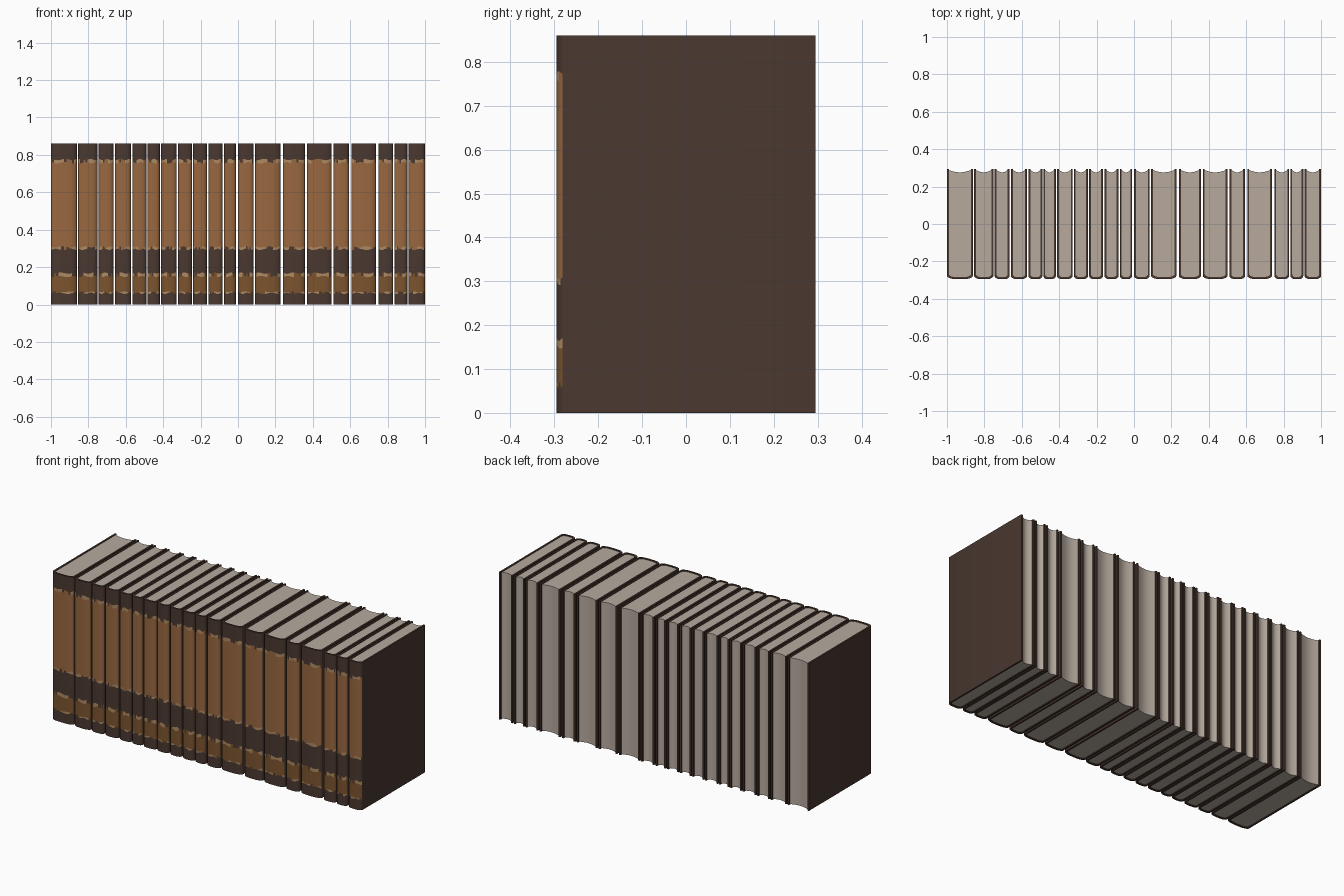
import bpy, bmesh, math, random

if "Cube" in bpy.data.objects:
    bpy.data.objects.remove(bpy.data.objects["Cube"])

random.seed(4)
HEIGHT, DEPTH, THICK = 0.86, 0.295, 0.010


def material(name, srgb):
    m = bpy.data.materials.new(name)
    lin = [((c / 255 + 0.055) / 1.055) ** 2.4 for c in srgb]
    m.diffuse_color = (*lin, 1)
    m.use_nodes = True
    m.node_tree.nodes["Principled BSDF"].inputs["Base Color"].default_value = m.diffuse_color
    return m


DARK, BROWN, LOW, TAN = range(4)
cover_mats = [material("dark leather", (74, 56, 48)), material("brown leather", (153, 104, 64)),
              material("deep brown leather", (124, 84, 46)), material("worn gilt", (174, 138, 98))]
paper = material("paper", (182, 170, 158))

# Left and right edge of every book along the shelf
BOOKS = [(-1.0, -.862), (-.855, -.752), (-.745, -.665), (-.658, -.572), (-.564, -.490),
         (-.485, -.418), (-.412, -.328), (-.322, -.246), (-.240, -.166), (-.158, -.083),
         (-.076, -.010), (0, .084), (.092, .226), (.240, .358), (.368, .500), (.510, .594),
         (.606, .738), (.750, .830), (.836, .905), (.912, 1.0)]

# Spine band limits and the colour of each band from the bottom up
LEVELS = [0, .060, .068, .150, .168, .295, .308, .758, .775, HEIGHT]
BANDS = [DARK, TAN, LOW, TAN, DARK, TAN, BROWN, TAN, DARK]
ARC = 14


def outline(x0, x1, y_back, y_corner, bulge):
    """U-shaped cover section: back edge, rounded spine, back edge."""
    cx, r = (x0 + x1) / 2, (x1 - x0) / 2
    pts = [(x0, y_back)]
    for i in range(ARC + 1):
        u = -math.cos(math.pi * i / ARC)
        pts.append((cx + r * u, y_corner - bulge * (1 - abs(u) ** 3.5) ** 0.7))
    return pts + [(x1, y_back)]


def finish(name, bm, mats):
    bmesh.ops.recalc_face_normals(bm, faces=bm.faces)
    me = bpy.data.meshes.new(name)
    bm.to_mesh(me)
    bm.free()
    for m in mats:
        me.materials.append(m)
    ob = bpy.data.objects.new(name, me)
    bpy.context.collection.objects.link(ob)
    bpy.context.view_layer.objects.active = ob
    ob.select_set(True)
    bpy.ops.object.shade_smooth_by_angle(angle=math.radians(35))
    ob.select_set(False)


def cover(x0, x1):
    bm = bmesh.new()
    outer = outline(x0, x1, DEPTH, -0.279, 0.016)
    inner = outline(x0 + THICK, x1 - THICK, DEPTH, -0.270, 0.014)
    n, top = len(outer), len(LEVELS) - 1
    phase = [random.uniform(0, 6.28) for _ in LEVELS]
    rows = []
    for k, z in enumerate(LEVELS):
        wobble = 0 if k in (0, top) else 0.004
        if k == 2:
            wobble = 0.002
        rows.append([bm.verts.new((x, y, z + wobble * math.sin(1.1 * i + phase[k])))
                     for i, (x, y) in enumerate(outer)])
    ins = [[bm.verts.new((x, y, z)) for x, y in inner] for z in (0, HEIGHT)]
    for i in range(n - 1):
        for k, band in enumerate(BANDS):
            f = bm.faces.new((rows[k][i], rows[k][i + 1], rows[k + 1][i + 1], rows[k + 1][i]))
            # Gilt lines are worn away in places
            if band == TAN and math.sin(0.75 * i + phase[k] * 2) < -0.25:
                band = random.choice((BANDS[k - 1], BANDS[k + 1]))
            f.material_index = band if 2 <= i <= n - 4 else DARK
        # Inside face and the rims at bottom and top
        bm.faces.new((ins[0][i], ins[0][i + 1], ins[1][i + 1], ins[1][i]))
        bm.faces.new((rows[0][i], rows[0][i + 1], ins[0][i + 1], ins[0][i]))
        bm.faces.new((rows[top][i], rows[top][i + 1], ins[1][i + 1], ins[1][i]))
    # Rear rims of both boards
    for i in (0, n - 1):
        bm.faces.new([r[i] for r in rows] + [ins[1][i], ins[0][i]])
    finish("book_cover", bm, cover_mats)


def pages(x0, x1):
    """Page block with a rounded front and a hollow rear edge."""
    bm = bmesh.new()
    a, b = x0 + THICK, x1 - THICK
    section = outline(a, b, 0.288, -0.270, 0.014)
    section += [(b + (a - b) * t / 8, 0.288 - 0.012 * math.sin(math.pi * t / 8)) for t in range(1, 8)]
    face = bm.faces.new([bm.verts.new((x, y, 0.004)) for x, y in section])
    ext = bmesh.ops.extrude_face_region(bm, geom=[face])
    bmesh.ops.translate(bm, vec=(0, 0, HEIGHT - 0.008),
                        verts=[v for v in ext["geom"] if isinstance(v, bmesh.types.BMVert)])
    finish("page_block", bm, [paper])


for left, right in BOOKS:
    cover(left, right)
    pages(left, right)
